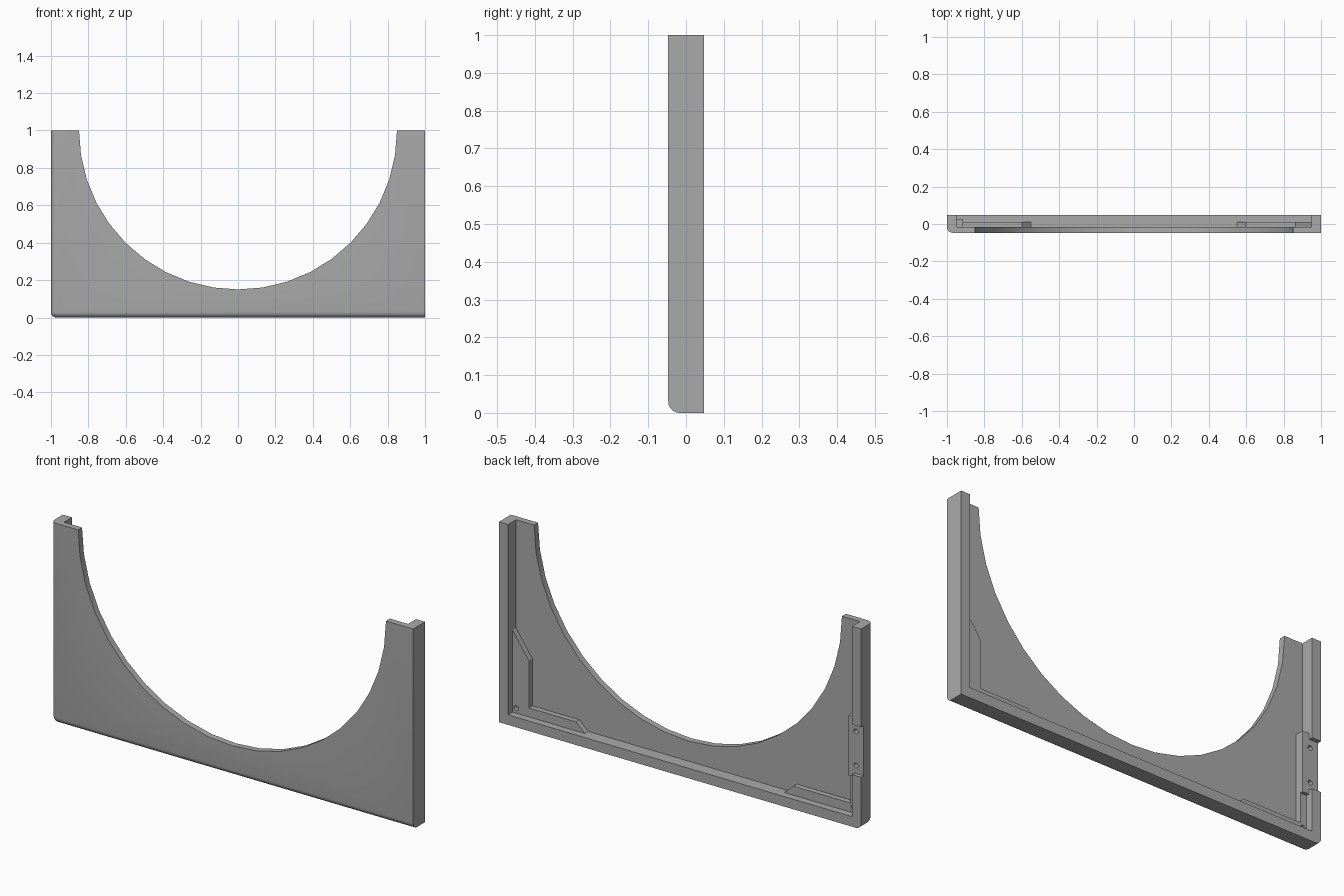
import bpy, bmesh, math
from mathutils import Vector

cube = bpy.data.objects.get("Cube")
if cube:
    bpy.data.objects.remove(cube, do_unlink=True)

FRONT, BACK = -0.047, 0.047      # depth limits
PLATE, PAD, CLIP = -0.016, 0.011, 0.027   # back levels of plate, pads and clip seat
WALL = 0.95                      # inner face of the side walls
FLOOR = 0.05                     # top of the bottom wall
ARC = 0.85

grey = bpy.data.materials.new("mid_grey")
grey.use_nodes = True
colour = (0.4, 0.4, 0.4, 1)
grey.diffuse_color = colour
grey.node_tree.nodes["Principled BSDF"].inputs["Base Color"].default_value = colour


def prism(name, outline, y0, y1, rounding=None):
    """Extrude an (x, z) outline from y0 to y1; optionally round chosen edges."""
    bm = bmesh.new()
    face = bm.faces.new([bm.verts.new((x, y0, z)) for x, z in outline])
    ext = bmesh.ops.extrude_face_region(bm, geom=[face])
    verts = [v for v in ext["geom"] if isinstance(v, bmesh.types.BMVert)]
    bmesh.ops.translate(bm, verts=verts, vec=(0, y1 - y0, 0))
    bmesh.ops.recalc_face_normals(bm, faces=bm.faces)
    if rounding:
        edges = [e for e in bm.edges if rounding(e)]
        bmesh.ops.bevel(bm, geom=edges, offset=0.03, segments=6,
                        profile=0.5, affect='EDGES')
    mesh = bpy.data.meshes.new(name)
    bm.to_mesh(mesh)
    bm.free()
    obj = bpy.data.objects.new(name, mesh)
    bpy.context.collection.objects.link(obj)
    mesh.materials.append(grey)
    return obj


def box(name, x0, x1, y0, y1, z0, z1):
    return prism(name, [(x0, z0), (x1, z0), (x1, z1), (x0, z1)], y0, y1)


def hole(x, z, y0, radius=0.012):
    ring = [(x + radius * math.cos(i * math.tau / 16),
             z + radius * math.sin(i * math.tau / 16)) for i in range(16)]
    return prism("hole_cutter", ring, y0, 0.1)


def cut(obj, cutters):
    """Subtract the cutters for good, then remove them."""
    bpy.context.view_layer.objects.active = obj
    for c in cutters:
        c.hide_render = True
        mod = obj.modifiers.new("cut", 'BOOLEAN')
        mod.operation, mod.solver, mod.object = 'DIFFERENCE', 'EXACT', c
        bpy.ops.object.modifier_apply(modifier=mod.name)
        bpy.data.objects.remove(c, do_unlink=True)


def corner_edge(e):
    """Front edges along the bottom and the -x side, and the edge between them."""
    a, b = (v.co for v in e.verts)
    on = lambda axis, value: abs(a[axis] - value) < 1e-4 and abs(b[axis] - value) < 1e-4
    return on(1, FRONT) + on(2, 0) + on(0, -1) == 2


# Panel with a half-round opening, hollowed from behind
steps = 20
arc = [(ARC * math.cos(math.pi * i / steps), 1 - ARC * math.sin(math.pi * i / steps))
       for i in range(steps + 1)]
panel = prism("panel", [(-1, 1), (-1, 0), (1, 0), (1, 1)] + arc, FRONT, BACK, corner_edge)
clip_holes = [(-0.957, 0.30), (-0.957, 0.47)]
cut(panel, [box("pocket_cutter", -WALL, WALL, PLATE, 0.1, FLOOR, 1.2),
            box("notch_cutter", -1.1, -0.9, CLIP, 0.1, 0.26, 0.51)]
    + [hole(x, z, 0) for x, z in clip_holes])

# L-shaped corner pad on the +x side, with a sloped end on each leg
right_pad = prism("corner_pad_left",
                  [(WALL, FLOOR), (WALL, 0.46), (0.86, 0.33), (0.86, 0.095),
                   (0.6, 0.095), (0.55, FLOOR)], PLATE, PAD)
cut(right_pad, [hole(0.93, 0.075, PLATE + 0.005)])

# Narrower pad on the -x side, running up to the clip seat
left_pad = prism("corner_pad_right",
                 [(-WALL, FLOOR), (-0.55, FLOOR), (-0.6, 0.095), (-0.915, 0.095),
                  (-0.915, 0.24), (-WALL, 0.24)], PLATE, PAD)
cut(left_pad, [hole(-0.93, 0.075, PLATE + 0.005)])

# Clip seat behind the notch
seat = box("clip_seat", -WALL, -0.915, PLATE, CLIP, 0.24, 0.54)
cut(seat, [hole(x, z, 0) for x, z in clip_holes])

# Smooth only the rounded front edges and holes
for obj in (panel, right_pad, left_pad, seat):
    bpy.ops.object.select_all(action='DESELECT')
    obj.select_set(True)
    bpy.context.view_layer.objects.active = obj
    bpy.ops.object.shade_smooth_by_angle(angle=math.radians(30))
